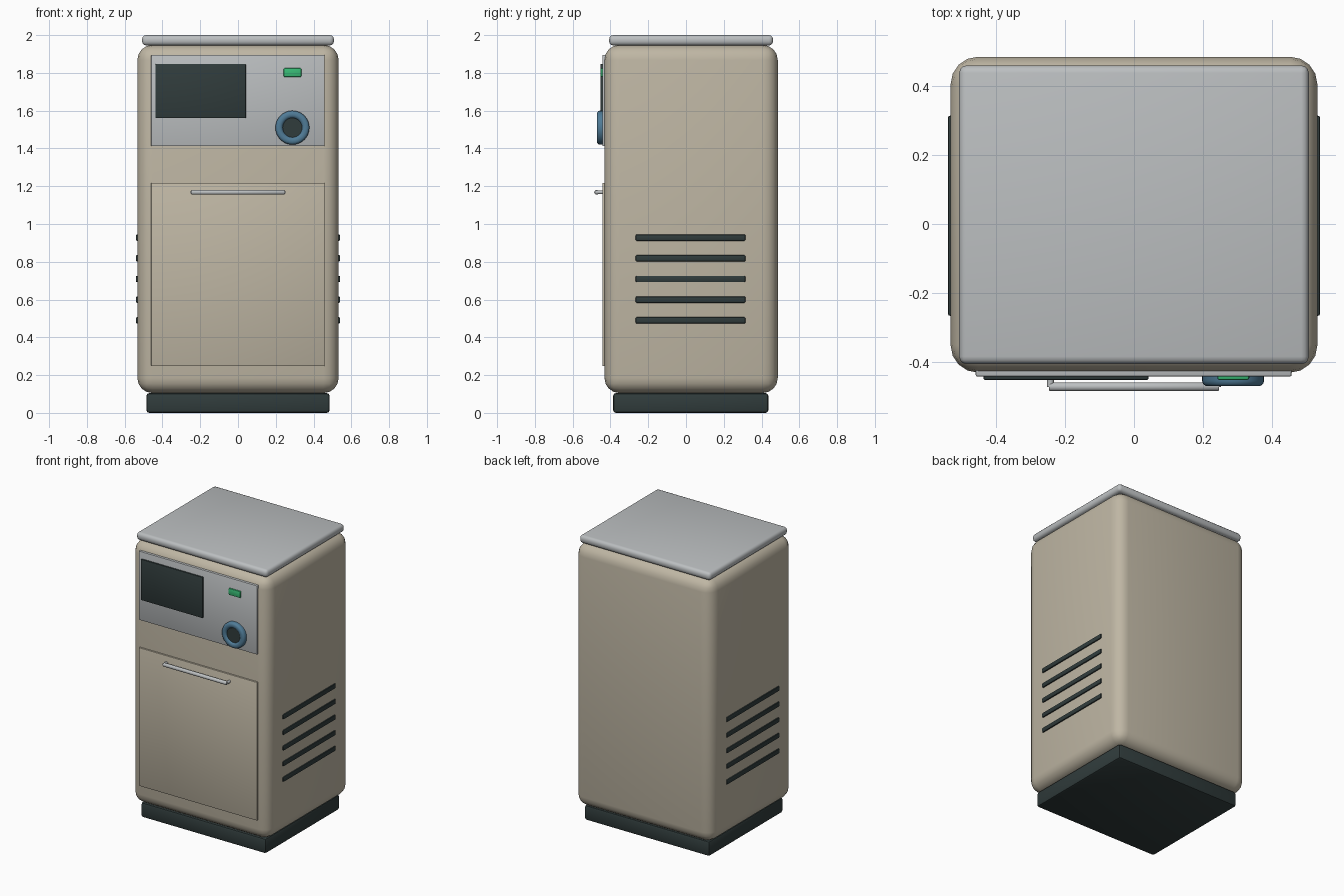
import bpy, bmesh, math
from mathutils import Vector

if "Cube" in bpy.data.objects:
    bpy.data.objects.remove(bpy.data.objects["Cube"])


def material(name, rgb):
    m = bpy.data.materials.new(name)
    m.diffuse_color = (*rgb, 1)
    m.use_nodes = True
    m.node_tree.nodes["Principled BSDF"].inputs["Base Color"].default_value = m.diffuse_color
    return m


BEIGE = material("beige", (0.52, 0.47, 0.37))
DARK = material("dark", (0.03, 0.045, 0.045))
BLUE = material("blue", (0.08, 0.20, 0.31))
GREEN = material("green", (0.04, 0.50, 0.18))
STEEL = material("steel", (0.50, 0.52, 0.53))


def finish(bm, name, mat, angle=40):
    bmesh.ops.recalc_face_normals(bm, faces=bm.faces)
    me = bpy.data.meshes.new(name)
    bm.to_mesh(me)
    bm.free()
    ob = bpy.data.objects.new(name, me)
    bpy.context.collection.objects.link(ob)
    me.materials.append(mat)
    bpy.ops.object.select_all(action='DESELECT')
    ob.select_set(True)
    bpy.context.view_layer.objects.active = ob
    bpy.ops.object.shade_smooth_by_angle(angle=math.radians(angle))
    return ob


def box(name, x, y, z, mat, bevel=0.004, segments=2):
    """Rounded box from (min, max) ranges."""
    bm = bmesh.new()
    bmesh.ops.create_cube(bm, size=1)
    for v in bm.verts:
        v.co = Vector([(r[0] + r[1]) / 2 + c * (r[1] - r[0])
                       for c, r in zip(v.co, (x, y, z))])
    bmesh.ops.bevel(bm, geom=bm.edges[:], offset=bevel, segments=segments,
                    profile=0.5, affect='EDGES', clamp_overlap=True)
    return finish(bm, name, mat)


def lathe(name, profile, centre, axis, mat, closed=False, steps=32):
    """Spin (radius, height) points about the 'X' or 'Y' axis."""
    bm = bmesh.new()
    place = {'Y': lambda r, h: Vector((r, h, 0)),
             'X': lambda r, h: Vector((h, r, 0))}[axis]
    vs = [bm.verts.new(place(*p)) for p in profile]
    es = [bm.edges.new(p) for p in zip(vs, vs[1:])]
    if closed:
        es.append(bm.edges.new((vs[-1], vs[0])))
    direction = (0, 1, 0) if axis == 'Y' else (1, 0, 0)
    bmesh.ops.spin(bm, geom=vs + es, cent=(0, 0, 0), axis=direction,
                   angle=math.tau, steps=steps)
    bmesh.ops.remove_doubles(bm, verts=bm.verts, dist=1e-5)
    bmesh.ops.translate(bm, verts=bm.verts, vec=centre)
    return finish(bm, name, mat)


# Cabinet: plinth, body, lid
box("plinth", (-0.485, 0.485), (-0.386, 0.436), (0, 0.105), DARK, 0.015)
box("body", (-0.533, 0.533), (-0.432, 0.486), (0.105, 1.948), BEIGE, 0.08, 4)
box("lid", (-0.508, 0.508), (-0.407, 0.461), (1.945, 2.0), STEEL, 0.022, 3)

# Front panels
box("control_panel", (-0.46, 0.458), (-0.443, -0.40), (1.412, 1.895), STEEL)
box("door", (-0.46, 0.458), (-0.443, -0.40), (0.248, 1.218), BEIGE)
box("screen", (-0.437, 0.042), (-0.453, -0.43), (1.56, 1.847), DARK)
box("indicator_light", (0.242, 0.335), (-0.453, -0.43), (1.778, 1.825), GREEN, 0.006)

# Dial: rounded ring with a dark centre
lathe("dial_ring", [(0.05, -0.435), (0.09, -0.435), (0.09, -0.456), (0.087, -0.465),
                    (0.079, -0.471), (0.064, -0.471), (0.056, -0.467), (0.05, -0.458)],
      (0.288, 0, 1.51), 'Y', BLUE, closed=True)
lathe("dial_centre", [(0, -0.435), (0.053, -0.435), (0.053, -0.460), (0, -0.460)],
      (0.288, 0, 1.51), 'Y', DARK)

# Door handle: bar on two posts
lathe("handle_bar", [(0, -0.247), (0.010, -0.247), (0.013, -0.243),
                     (0.013, 0.243), (0.010, 0.247), (0, 0.247)],
      (0, -0.473, 1.168), 'X', STEEL, steps=16)
for side, x in (("left", -0.243), ("right", 0.243)):
    lathe("handle_post_" + side, [(0, -0.473), (0.010, -0.473), (0.010, -0.435), (0, -0.435)],
          (x, 0, 1.168), 'Y', STEEL, steps=16)

# Side vents, five per side
for side, s in (("left", -1), ("right", 1)):
    for i in range(5):
        z = 0.49 + i * 0.1095
        box(f"vent_{side}_{i + 1}", tuple(sorted((s * 0.515, s * 0.541))),
            (-0.267, 0.315), (z - 0.017, z + 0.017), DARK, 0.007)
